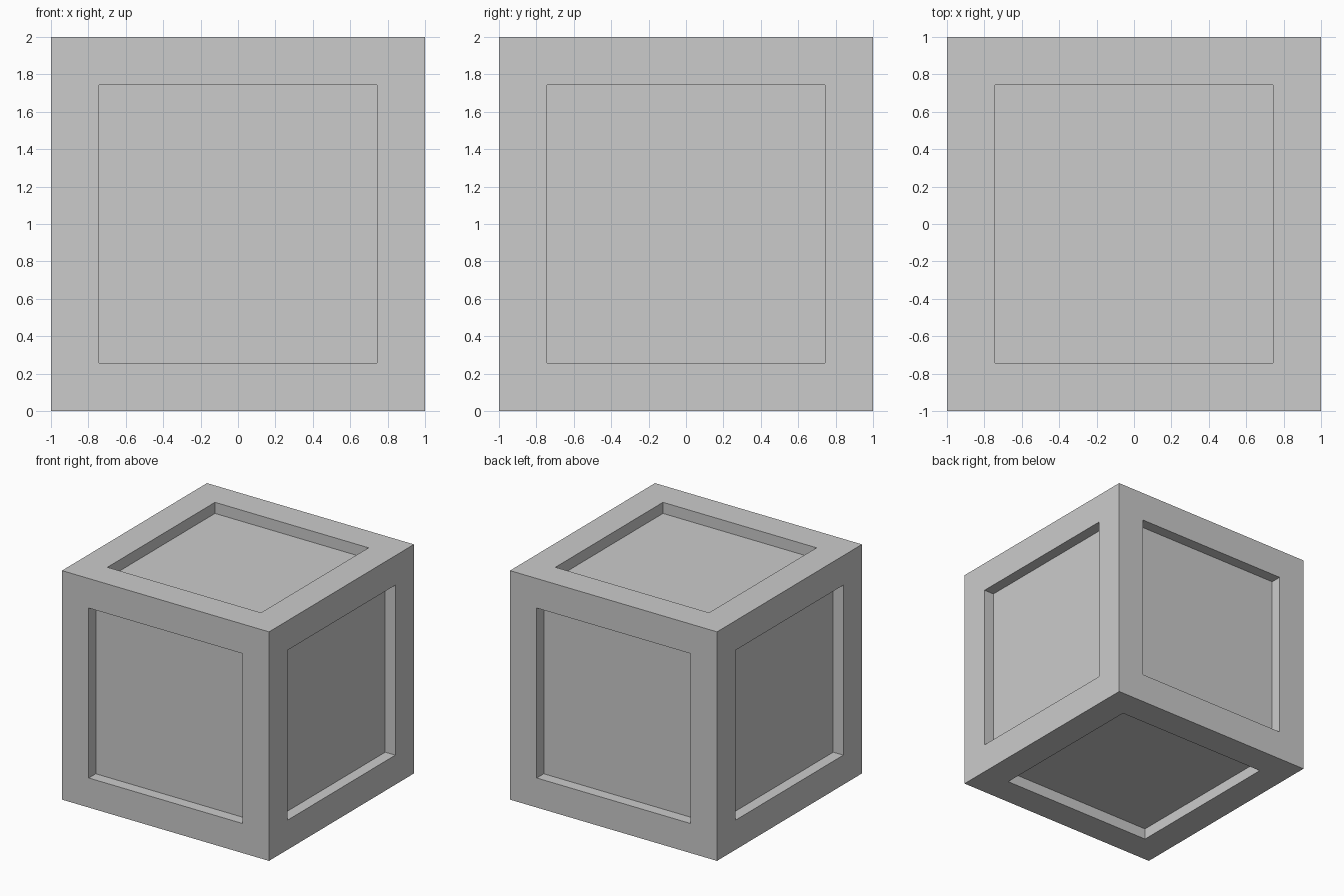
import bpy
import bmesh

SIZE = 2.0      # outer edge of the crate
BORDER = 0.258  # width of the frame around each panel
DEPTH = 0.097   # how far each panel is sunk

if "Cube" in bpy.data.objects:
    bpy.data.objects.remove(bpy.data.objects["Cube"], do_unlink=True)

# Plain grey for the whole crate
grey = bpy.data.materials.new("plain_grey")
grey.use_nodes = True
colour = (0.6, 0.6, 0.6, 1.0)
grey.diffuse_color = colour
grey.node_tree.nodes["Principled BSDF"].inputs["Base Color"].default_value = colour

# Solid block
bm = bmesh.new()
bmesh.ops.create_cube(bm, size=SIZE)
bmesh.ops.translate(bm, verts=bm.verts, vec=(0, 0, SIZE / 2))
bm.normal_update()

# Frame on every side, then a straight-walled recess for the panel
panels = list(bm.faces)
bmesh.ops.inset_individual(bm, faces=panels, thickness=BORDER, use_even_offset=True)
bm.normal_update()
for panel in panels:
    normal = panel.normal.copy()
    pushed = bmesh.ops.extrude_discrete_faces(bm, faces=[panel])["faces"][0]
    bmesh.ops.translate(bm, verts=pushed.verts, vec=-normal * DEPTH)
bmesh.ops.recalc_face_normals(bm, faces=bm.faces)

mesh = bpy.data.meshes.new("panelled_crate")
bm.to_mesh(mesh)
bm.free()
mesh.materials.append(grey)
bpy.context.collection.objects.link(bpy.data.objects.new("panelled_crate", mesh))
